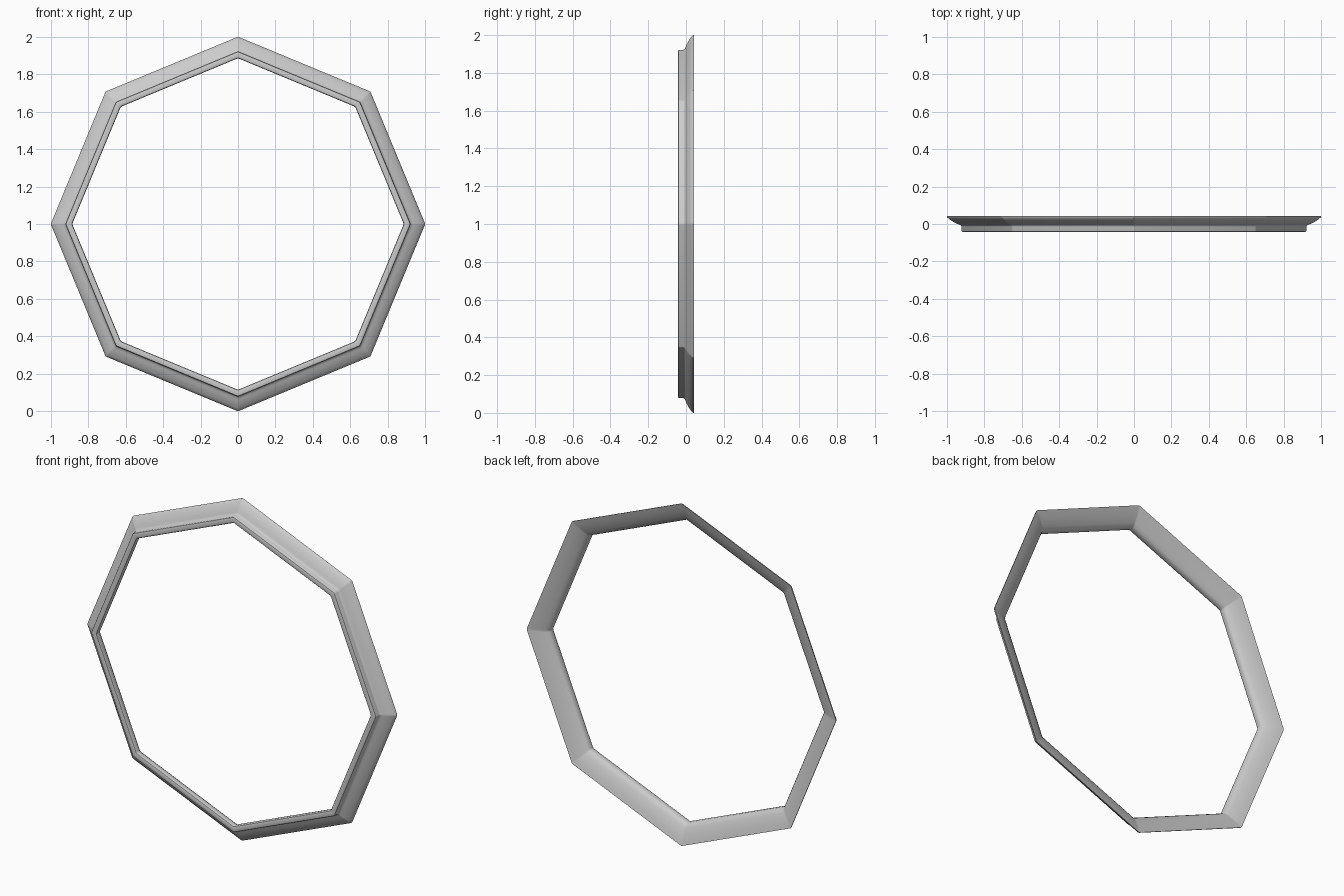
import bpy, bmesh
from math import cos, sin, pi, radians

cube = bpy.data.objects.get("Cube")
if cube:
    bpy.data.objects.remove(cube, do_unlink=True)

SIDES = 8
FILLET = 0.015

# Moulding cross-section as (corner radius, depth), a closed loop
PROFILE = [
    (1.0, 0.043), (0.999, 0.036), (0.985, 0.024), (0.967, 0.012),
    (0.95, 0.003), (0.935, -0.003), (0.925, -0.008), (0.922, -0.014),
    (0.922, -0.036), (0.919, -0.041), (0.912, -0.043),
    (0.894, -0.043), (0.888, -0.041), (0.885, -0.036),
    (0.885, -0.014), (0.892, -0.002), (0.91, 0.01),
    (0.94, 0.024), (0.97, 0.035),
]


def octagon_loop(radius):
    """Octagon with corners at the axes, each corner slightly rounded."""
    half = pi / SIDES
    centre = radius - FILLET
    for i in range(SIDES):
        a = 2 * pi * i / SIDES
        for t in (-half, 0, half):
            yield (centre * cos(a) + FILLET * cos(a + t),
                   centre * sin(a) + FILLET * sin(a + t))


# Sweep the section around the octagon
bm = bmesh.new()
rings = [[bm.verts.new((x, y, z + 1)) for x, z in octagon_loop(r)]
         for r, y in PROFILE]
for k, ring in enumerate(rings):
    nxt = rings[(k + 1) % len(rings)]
    for i in range(len(ring)):
        j = (i + 1) % len(ring)
        bm.faces.new((ring[i], ring[j], nxt[j], nxt[i]))
bmesh.ops.recalc_face_normals(bm, faces=bm.faces)
mesh = bpy.data.meshes.new("octagonal_frame")
bm.to_mesh(mesh)
bm.free()

frame = bpy.data.objects.new("octagonal_frame", mesh)
bpy.context.collection.objects.link(frame)

# Plain grey finish
grey = bpy.data.materials.new("light_grey")
grey.use_nodes = True
colour = (0.6, 0.6, 0.6, 1)
grey.diffuse_color = colour
grey.node_tree.nodes["Principled BSDF"].inputs["Base Color"].default_value = colour
mesh.materials.append(grey)

# Smooth moulding curves, crisp rims
bpy.ops.object.select_all(action="DESELECT")
frame.select_set(True)
bpy.context.view_layer.objects.active = frame
bpy.ops.object.shade_smooth_by_angle(angle=radians(40))
